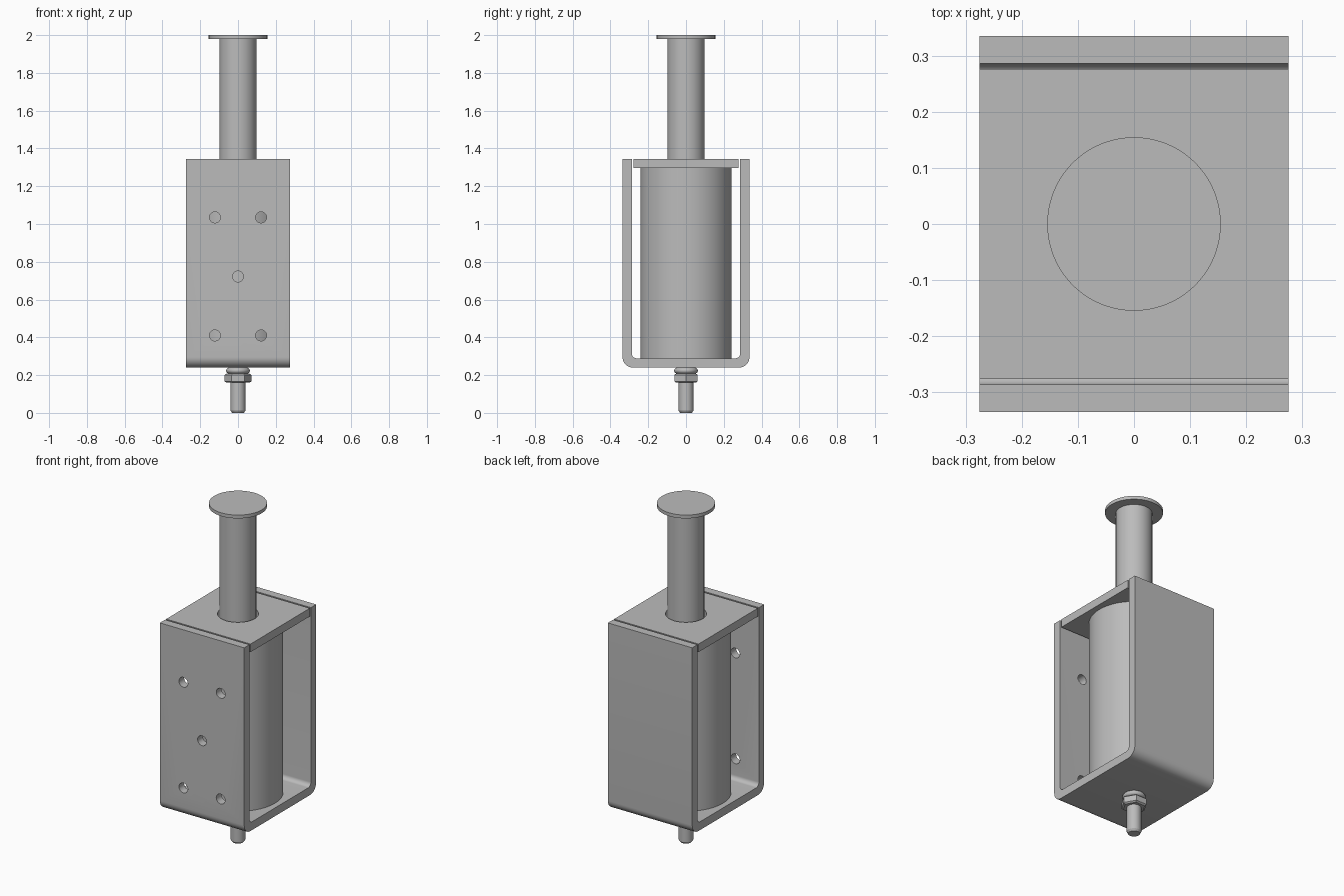
import bpy, bmesh
from math import cos, sin, pi, radians
from mathutils import Vector, Matrix

cube = bpy.data.objects.get("Cube")
if cube:
    bpy.data.objects.remove(cube, do_unlink=True)

GREY = (0.5, 0.5, 0.5, 1.0)
steel = bpy.data.materials.new("plain_grey")
steel.use_nodes = True
steel.diffuse_color = GREY
steel.node_tree.nodes["Principled BSDF"].inputs["Base Color"].default_value = GREY


def finish(name, bm):
    """Turn a bmesh into a named object in the common grey."""
    bmesh.ops.recalc_face_normals(bm, faces=bm.faces[:])
    mesh = bpy.data.meshes.new(name)
    bm.to_mesh(mesh)
    bm.free()
    mesh.materials.append(steel)
    obj = bpy.data.objects.new(name, mesh)
    bpy.context.collection.objects.link(obj)
    return obj


def activate(obj):
    bpy.ops.object.select_all(action='DESELECT')
    obj.select_set(True)
    bpy.context.view_layer.objects.active = obj


def smooth(obj):
    activate(obj)
    bpy.ops.object.shade_smooth_by_angle(angle=radians(30))


def lathe(name, profile, sides=64, loop=False):
    """Revolve (radius, z) points about z; a loop profile makes a tube."""
    bm = bmesh.new()
    rings = [[bm.verts.new((r * cos(2 * pi * i / sides), r * sin(2 * pi * i / sides), z))
              for i in range(sides)] for r, z in profile]
    pairs = list(zip(rings, rings[1:]))
    if loop:
        pairs.append((rings[-1], rings[0]))
    else:
        bm.faces.new(rings[0])
        bm.faces.new(rings[-1])
    for a, b in pairs:
        for i in range(sides):
            j = (i + 1) % sides
            bm.faces.new((a[i], a[j], b[j], b[i]))
    obj = finish(name, bm)
    smooth(obj)
    return obj


def drill(obj, centre, radius, depth, axis):
    """Cut a round hole through obj along an axis."""
    bm = bmesh.new()
    turn = Vector((0, 0, 1)).rotation_difference(Vector(axis)).to_matrix().to_4x4()
    bmesh.ops.create_cone(bm, cap_ends=True, segments=40, radius1=radius, radius2=radius,
                          depth=depth, matrix=Matrix.Translation(centre) @ turn)
    cutter = finish("hole_cutter", bm)
    cutter.hide_render = True
    mod = obj.modifiers.new("hole", 'BOOLEAN')
    mod.operation = 'DIFFERENCE'
    mod.solver = 'EXACT'
    mod.object = cutter
    activate(obj)
    bpy.ops.object.modifier_apply(modifier=mod.name)
    bpy.data.objects.remove(cutter, do_unlink=True)


HALF_X, OUT_Y, IN_Y = 0.276, 0.336, 0.287
BASE, FLOOR, TOP = 0.24, 0.289, 1.345


def half_u(y, z, r, steps=8):
    """Right half of a U section, from the floor to the top."""
    arc = [(y - r + r * sin(t * pi / 2 / steps), z + r - r * cos(t * pi / 2 / steps))
           for t in range(steps + 1)]
    return arc + [(y, TOP)]


# U-shaped bracket with bent corners
outer = half_u(OUT_Y, BASE, 0.055)
inner = half_u(IN_Y, FLOOR, 0.025)
mirror = lambda pts: [(-y, z) for y, z in reversed(pts)]
section = mirror(outer) + outer + list(reversed(inner)) + list(reversed(mirror(inner)))
bm = bmesh.new()
face = bm.faces.new([bm.verts.new((-HALF_X, y, z)) for y, z in section])
ext = bmesh.ops.extrude_face_region(bm, geom=[face], use_keep_orig=True)
bmesh.ops.translate(bm, vec=(2 * HALF_X, 0, 0),
                    verts=[v for v in ext["geom"] if isinstance(v, bmesh.types.BMVert)])
bracket = finish("bracket", bm)

# Mounting holes in the front wall
holes = [(x, z) for x in (-0.122, 0.122) for z in (0.41, 1.035)] + [(0, 0.722)]
for x, z in holes:
    drill(bracket, (x, -(OUT_Y + IN_Y) / 2, z), 0.029, 0.08, (0, 1, 0))
smooth(bracket)

# Top plate with clearance hole for the plunger
bm = bmesh.new()
bmesh.ops.create_cube(bm, size=1, matrix=Matrix.Translation((0, 0, TOP - 0.024))
                      @ Matrix.Diagonal((2 * HALF_X, 0.554, 0.048, 1)))
plate = finish("top_plate", bm)
drill(plate, (0, 0, TOP), 0.11, 0.2, (0, 0, 1))
smooth(plate)

# Coil body, bored for the plunger
lathe("coil", [(0.11, FLOOR), (0.242, FLOOR), (0.242, 1.297), (0.11, 1.297)], 96, loop=True)

# Plunger and its flat head
lathe("plunger", [(0.098, 0.35), (0.098, 1.98)])
lathe("plunger_head", [(0.155, 1.98), (0.155, 2.0)], 96)

# Threaded stud, rounded collar and hex nut under the bracket
lathe("stud", [(0.031, 0), (0.039, 0.012), (0.039, BASE + 0.02)], 40)
collar = [(0.046 + 0.017 * cos(a), 0.224 + 0.016 * sin(a))
          for a in [pi * (k / 8 - 0.5) for k in range(9)]]
lathe("collar", collar, 40)
lathe("hex_nut", [(0.061, 0.16), (0.071, 0.167), (0.071, 0.201), (0.061, 0.208)], 6)
